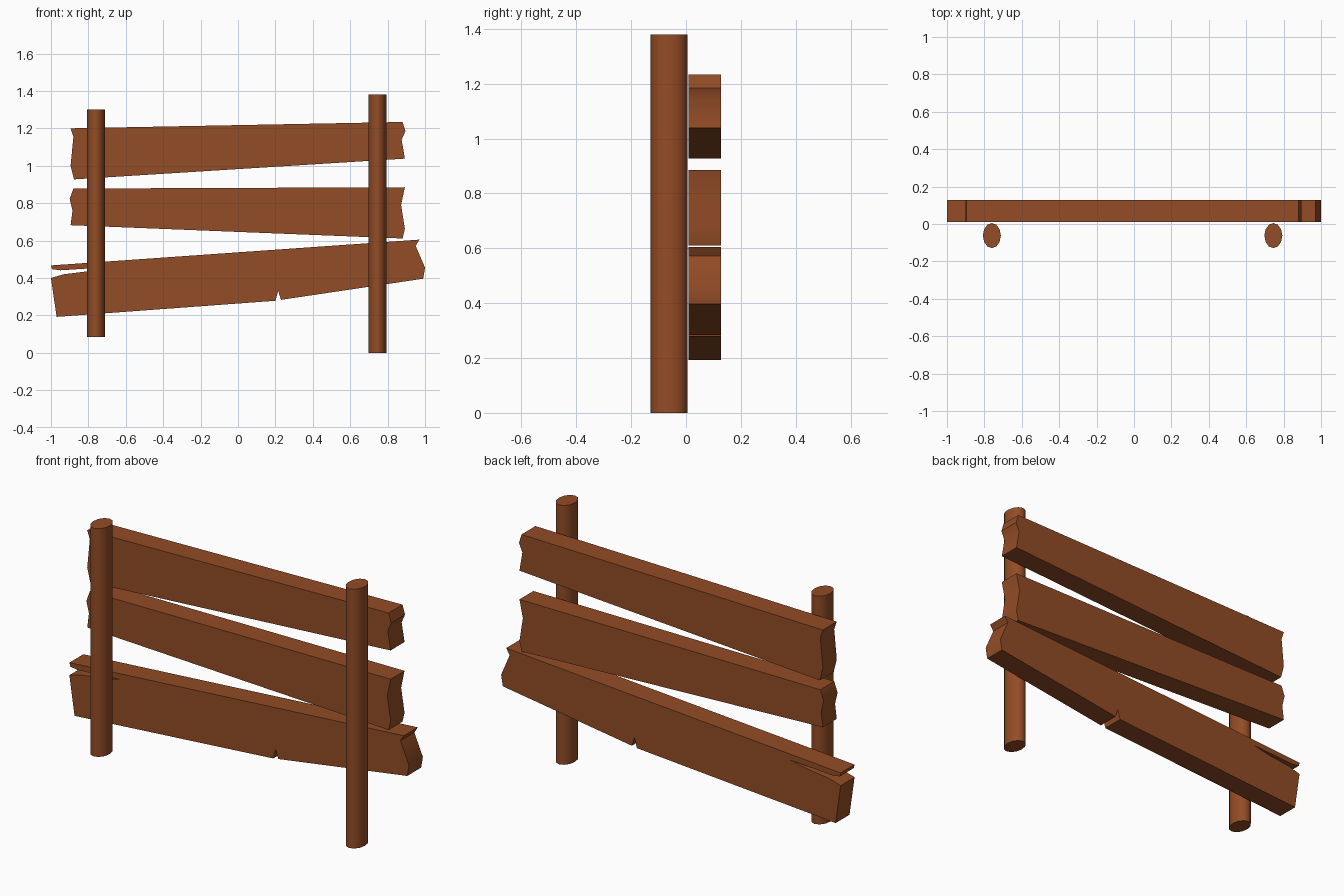
import bpy, bmesh, math

if "Cube" in bpy.data.objects:
    bpy.data.objects.remove(bpy.data.objects["Cube"])

wood = bpy.data.materials.new("brown wood")
wood.diffuse_color = (0.29, 0.072, 0.019, 1)
wood.use_nodes = True
wood.node_tree.nodes["Principled BSDF"].inputs["Base Color"].default_value = wood.diffuse_color


def finish(name, bm, angle):
    bmesh.ops.recalc_face_normals(bm, faces=bm.faces)
    mesh = bpy.data.meshes.new(name)
    bm.to_mesh(mesh)
    bm.free()
    mesh.materials.append(wood)
    ob = bpy.data.objects.new(name, mesh)
    bpy.context.collection.objects.link(ob)
    bpy.ops.object.select_all(action='DESELECT')
    ob.select_set(True)
    bpy.context.view_layer.objects.active = ob
    bpy.ops.object.shade_smooth_by_angle(angle=math.radians(angle))


def extrude_profile(name, pts, offset, angle):
    """Fill a closed outline and sweep it along the offset vector."""
    bm = bmesh.new()
    face = bm.faces.new([bm.verts.new(p) for p in pts])
    new = bmesh.ops.extrude_face_region(bm, geom=[face], use_keep_orig=True)
    top = [v for v in new["geom"] if isinstance(v, bmesh.types.BMVert)]
    bmesh.ops.translate(bm, verts=top, vec=offset)
    bmesh.ops.triangulate(bm, faces=[f for f in bm.faces if len(f.verts) > 4])
    finish(name, bm, angle)


def plank(name, outline):
    extrude_profile(name, [(x, 0.01, z) for x, z in outline], (0, 0.117, 0), 35)


def post(name, x, z0, z1):
    ring = [(x + 0.048 * math.cos(math.tau * i / 12),
             -0.062 + 0.067 * math.sin(math.tau * i / 12), z0) for i in range(12)]
    extrude_profile(name, ring, (0, 0, z1 - z0), 50)


# Two oval posts of different height
post("left_post", -0.76, 0.085, 1.30)
post("right_post", 0.745, 0.0, 1.38)

# Crooked planks with ragged ends
plank("top_plank", [(-0.895, 1.20), (-0.88, 1.155), (-0.895, 1.0), (-0.877, 0.927),
                    (0.892, 1.038), (0.875, 1.139), (0.895, 1.185), (0.88, 1.234)])
plank("middle_plank", [(-0.88, 0.878), (-0.90, 0.823), (-0.885, 0.76), (-0.895, 0.682),
                       (0.88, 0.611), (0.892, 0.663), (0.872, 0.79), (0.892, 0.885)])

# Bottom plank with a split left end and a notch in the lower edge
plank("bottom_plank", [(-1.0, 0.467), (-0.995, 0.447), (-0.95, 0.441), (-0.70, 0.457),
                       (-0.80, 0.436), (-0.93, 0.42), (-1.0, 0.40), (-0.97, 0.192),
                       (0.20, 0.278), (0.215, 0.33), (0.23, 0.283),
                       (0.99, 0.396), (1.0, 0.455), (0.95, 0.572), (0.97, 0.605)])
